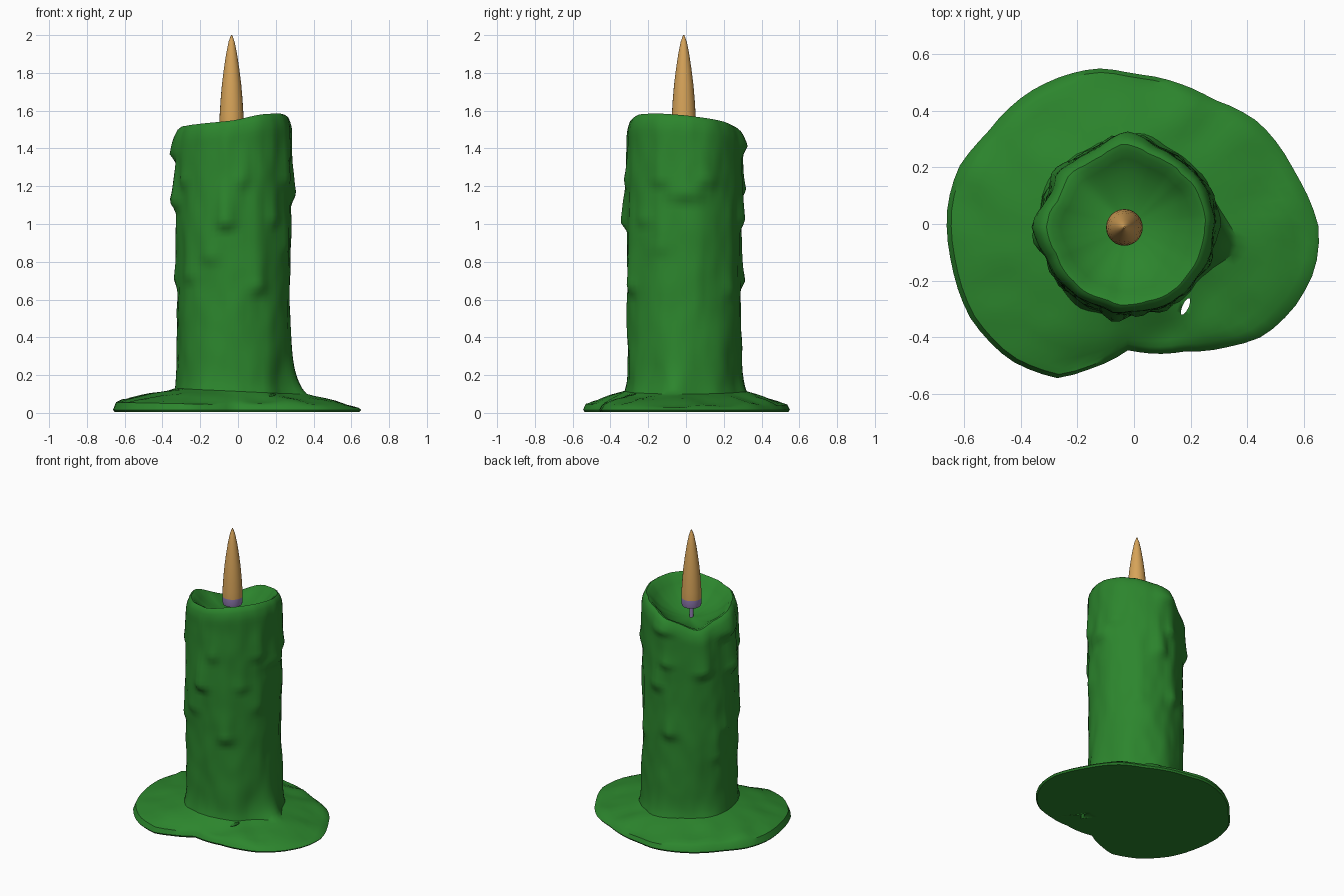
import bpy, bmesh, math
from mathutils import Vector, noise

if "Cube" in bpy.data.objects:
    bpy.data.objects.remove(bpy.data.objects["Cube"])

CX, CY = -0.022, -0.01          # candle axis
N = 72                          # segments round the candle


def material(name, rgb):
    m = bpy.data.materials.new(name)
    m.diffuse_color = (*rgb, 1)
    m.use_nodes = True
    m.node_tree.nodes["Principled BSDF"].inputs["Base Color"].default_value = m.diffuse_color
    return m


GREEN = material("green wax", (0.025, 0.235, 0.026))
GOLD = material("flame gold", (0.68, 0.37, 0.1))
PURPLE = material("wick purple", (0.3, 0.21, 0.47))


def loft(name, rings, mats, angle=40):
    """Skin a stack of closed rings and cap both ends."""
    bm = bmesh.new()
    loops = [[bm.verts.new(p) for p in r] for r in rings]
    for a, b in zip(loops, loops[1:]):
        n = len(a)
        for i in range(n):
            j = (i + 1) % n
            bm.faces.new((a[i], a[j], b[j], b[i]))
    for loop in (loops[0], loops[-1]):
        c = bm.verts.new(sum((v.co for v in loop), Vector()) / len(loop))
        for i in range(len(loop)):
            bm.faces.new((loop[i], loop[(i + 1) % len(loop)], c))
    bmesh.ops.recalc_face_normals(bm, faces=bm.faces)
    me = bpy.data.meshes.new(name)
    bm.to_mesh(me)
    bm.free()
    ob = bpy.data.objects.new(name, me)
    bpy.context.collection.objects.link(ob)
    for m in mats:
        me.materials.append(m)
    bpy.ops.object.select_all(action='DESELECT')
    ob.select_set(True)
    bpy.context.view_layer.objects.active = ob
    bpy.ops.object.shade_smooth_by_angle(angle=math.radians(angle))
    return ob


# Puddle outline, seen from above
OUTLINE = [(.655, -.02), (.57, .18), (.44, .36), (.28, .44), (.15, .5), (0, .53),
           (-.13, .55), (-.26, .52), (-.38, .46), (-.52, .32), (-.62, .2), (-.66, .06),
           (-.645, -.14), (-.58, -.33), (-.44, -.48), (-.27, -.545), (-.15, -.51),
           (-.02, -.445), (.18, -.45), (.33, -.435), (.46, -.395), (.57, -.29), (.64, -.16)]
POLAR = sorted((math.atan2(y - CY, x - CX) % math.tau, math.hypot(x - CX, y - CY))
               for x, y in OUTLINE)
# Rim height by angle in degrees: high at the front right, a spout at the back left
RIM = [(math.radians(d), z) for d, z in
       ((0, 1.58), (45, 1.55), (80, 1.515), (105, 1.47), (135, 1.405), (160, 1.46),
        (185, 1.515), (225, 1.53), (270, 1.55), (300, 1.585), (330, 1.59))]


def around(table, a):
    """Linear lookup in a closed table of (angle, value)."""
    t = [(table[-1][0] - math.tau, table[-1][1])] + table + [(table[0][0] + math.tau, table[0][1])]
    for (a0, r0), (a1, r1) in zip(t, t[1:]):
        if a0 <= a <= a1:
            return r0 + (r1 - r0) * (a - a0) / (a1 - a0)


def puddle_radius(a):
    return around(POLAR, a)


def rim_height(a):
    return sum(around(RIM, (a + d) % math.tau) for d in (-.12, 0, .12)) / 3


# Drips: angle in degrees, lower end, width in degrees, thickness
DRIPS = [(180, 1.34, 15, .045), (187, 1.09, 11, .045), (175, .68, 8, .02),
         (2, 1.13, 16, .03), (22, 1.2, 14, .025), (-25, 1.2, 12, .02),
         (262, .98, 9, .045), (278, 1.2, 9, .02), (295, .64, 9, .035), (245, .8, 10, .02),
         (90, 1.38, 14, .035), (82, .99, 9, .03), (100, .67, 9, .03), (95, 1.15, 10, .03),
         (142, 1.1, 11, .03), (160, .5, 8, .015), (55, .62, 8, .015),
         (315, 1.0, 10, .02), (335, .85, 8, .015), (220, .7, 9, .02), (210, 1.2, 10, .02)]


def angle_gap(a, deg):
    return (math.degrees(a) - deg + 180) % 360 - 180


def body_radius(a, z):
    r = 0.3
    bump = 0
    for deg, end, w, amp in DRIPS:
        t = z - end
        if t > -0.03:
            along = min(1, (t + .03) / .06) * (0.2 + 0.8 * math.exp(-max(0, t - .03) / .14))
            bump = max(bump, amp * along * math.exp(-(angle_gap(a, deg) / w) ** 2))
    p = Vector((math.cos(a) * 2.2, math.sin(a) * 2.2, z * 2.5))
    foot = math.exp(-max(0, z - .1) / .05)
    for deg in (-10, 85, 150, 235):       # runs that spread at the foot
        r += (.075 if deg == -10 else .025) * math.exp(-max(0, z - .1) / .11) \
            * math.exp(-(angle_gap(a, deg) / 14) ** 2)
    return (r + bump + .009 * noise.noise(p) + .006 * noise.noise(p * 2.7) + .018 * foot)


def ring(fn):
    pts = []
    for i in range(N):
        a = math.tau * i / N
        r, z = fn(a)
        pts.append((CX + r * math.cos(a), CY + r * math.sin(a), z))
    return pts


def lump(a, r):
    return .022 * noise.noise(Vector((math.cos(a) * r * 7, math.sin(a) * r * 7, 3)))


def edge(a):
    # puddle lip: thin at the right, thick elsewhere
    return .042 - .014 * math.cos(a)


def foot_height(a):
    return .115 - .015 * math.cos(a)


# Wax: flat underside, puddle, dripping column, rim and melted bowl in one skin
rings = [ring(lambda a: (puddle_radius(a) * .5, .005)), ring(lambda a: (puddle_radius(a) * .985, .005)),
         ring(lambda a: (puddle_radius(a), .016)), ring(lambda a: (puddle_radius(a) * .975, edge(a)))]
for k in (.1, .25, .4, .55, .7, .85):
    def puddle(a, k=k):
        inner = body_radius(a, foot_height(a))
        r = puddle_radius(a) * .975 * (1 - k) + inner * k
        return r, edge(a) + .006 + (foot_height(a) - edge(a) - .006) * k + lump(a, r) * (1 - k * .5)
    rings.append(ring(puddle))
STEPS = 56
for s in range(STEPS + 1):
    def column(a, t=s / STEPS):
        top, low = rim_height(a) - .012, foot_height(a)
        z = low + (top - low) * t
        return body_radius(a, z) - .02 * max(0, 1 - (top - z) / .08) ** 2, z
    rings.append(ring(column))
for f, dz in ((.955, 0), (.89, -.008), (.79, -.04), (.63, -.075), (.4, -.1), (.17, -.11)):
    def bowl(a, f=f, dz=dz):
        r = (body_radius(a, rim_height(a)) - .02) * f
        return r, 1.5 * (1 - f) + rim_height(a) * f + dz * (rim_height(a) - 1.3) / .25 * f + dz * (1 - f)
    rings.append(ring(bowl))
wax = loft("wax_candle", rings, [GREEN])

# Small gap through the puddle beside the column
hole = loft("gap_cutter", [[(.182 + .012 * math.cos(t) + .012 * math.sin(t), -.292 + .03 * math.sin(t), z)
                            for t in (math.tau * i / 10 for i in range(10))] for z in (-.1, .3)], [GREEN])
cut = wax.modifiers.new("gap", 'BOOLEAN')
cut.operation, cut.object, cut.solver = 'DIFFERENCE', hole, 'EXACT'
bpy.context.view_layer.objects.active = wax
bpy.ops.object.modifier_apply(modifier=cut.name)
bpy.data.objects.remove(hole)


def turned(name, profile, mats, sides):
    """Round part on the wick axis from (radius, height) pairs."""
    return loft(name, [[(-.034 + r * math.cos(math.tau * i / sides),
                         -.012 + r * math.sin(math.tau * i / sides), z) for i in range(sides)]
                       for r, z in profile], mats)


# Wick
turned("wick", [(.014, 1.37), (.014, 1.5)], [PURPLE], 12)

# Flame, with a purple band at its foot
flame = turned("flame", [(.06, 1.475), (.064, 1.49), (.065, 1.53), (.063, 1.58), (.058, 1.66),
                         (.051, 1.74), (.041, 1.82), (.029, 1.9), (.016, 1.965), (.003, 2.0)],
               [GOLD, PURPLE], 24)
for p in flame.data.polygons:
    p.material_index = 1 if p.center.z < 1.53 else 0
